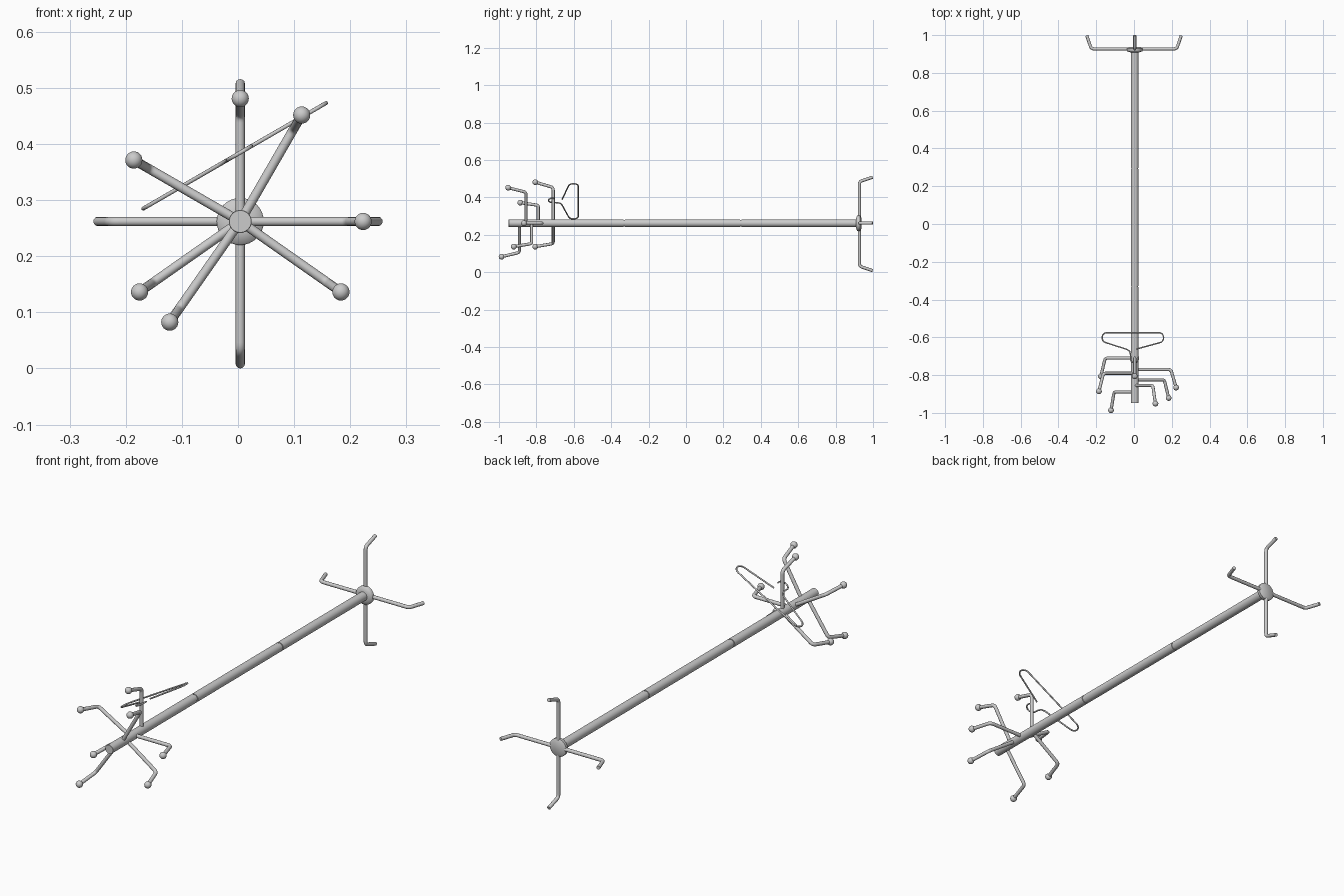
import bpy, math
from mathutils import Vector

if "Cube" in bpy.data.objects:
    bpy.data.objects.remove(bpy.data.objects["Cube"])

CX, CZ = 0.004, 0.262  # pole axis


def finish(ob, name):
    ob.name = name
    bpy.ops.object.select_all(action='DESELECT')
    ob.select_set(True)
    bpy.context.view_layer.objects.active = ob
    if ob.type == 'CURVE':
        bpy.ops.object.convert(target='MESH')
    bpy.ops.object.shade_smooth_by_angle(angle=math.radians(40))
    return bpy.context.view_layer.objects.active


def lathe(name, profile, n=32):
    """Revolve (radius, y) points around the pole axis."""
    verts, faces = [], []
    for r, y in profile:
        for i in range(n):
            a = 2 * math.pi * i / n
            verts.append((CX + r * math.cos(a), y, CZ + r * math.sin(a)))
    for k in range(len(profile) - 1):
        for i in range(n):
            j = (i + 1) % n
            faces.append((k*n + i, k*n + j, k*n + n + j, k*n + n + i))
    faces.append(tuple(reversed(range(n))))
    faces.append(tuple(range(len(verts) - n, len(verts))))
    me = bpy.data.meshes.new(name)
    me.from_pydata(verts, [], faces)
    ob = bpy.data.objects.new(name, me)
    bpy.context.collection.objects.link(ob)
    return finish(ob, name)


def rounded(points, radius, steps=6):
    """Soften the inner corners of a path."""
    p = [Vector(q) for q in points]
    out = [p[0]]
    for a, b, c in zip(p, p[1:], p[2:]):
        s = b + (a - b).normalized() * min(radius, (a - b).length * 0.49)
        e = b + (c - b).normalized() * min(radius, (c - b).length * 0.49)
        for i in range(steps + 1):
            t = i / steps
            out.append(s * (1-t)**2 + b * 2*t*(1-t) + e * t*t)
    return out + [p[-1]]


def tube(name, pts, radius, res=4):
    cu = bpy.data.curves.new(name, 'CURVE')
    cu.dimensions = '3D'
    cu.bevel_depth = radius
    cu.bevel_resolution = res
    cu.use_fill_caps = True
    sp = cu.splines.new('POLY')
    sp.points.add(len(pts) - 1)
    for q, v in zip(sp.points, pts):
        q.co = (*v, 1)
    ob = bpy.data.objects.new(name, cu)
    bpy.context.collection.objects.link(ob)
    return finish(ob, name)


def radial(deg, r, y):
    a = math.radians(deg)
    return (CX + r * math.cos(a), y, CZ + r * math.sin(a))


# pole in three sections with narrow grooves at the joints
g, R = 0.003, 0.0205
lathe("pole", [(R - 0.001, -0.948), (R, -0.947), (R, -0.33 - g), (R - 0.003, -0.33 - g),
               (R - 0.003, -0.33 + g), (R, -0.33 + g), (R, 0.293 - g), (R - 0.003, 0.293 - g),
               (R - 0.003, 0.293 + g), (R, 0.293 + g), (R, 0.92)])

# base hub
lathe("base_hub", [(0.022, 0.908), (0.040, 0.914), (0.042, 0.917), (0.042, 0.930), (0.030, 0.937)])

# four bent legs
for deg, tip in ((0, 0.246), (90, 0.246), (180, 0.254), (270, 0.254)):
    pts = [radial(deg, r, y) for r, y in ((0.01, 0.927), (tip - 0.024, 0.927), (tip, 0.998))]
    tube("leg", rounded(pts, 0.015), 0.0083)

# coat hooks with ball tips
hooks = ((90, -0.71), (215, -0.71), (0, -0.77), (150, -0.79),
         (-35, -0.825), (60, -0.855), (235, -0.89))
for deg, y in hooks:
    pts = [radial(deg, r, yy) for r, yy in ((0.005, y), (0.191, y), (0.219, y - 0.096))]
    tube("hook_arm", rounded(pts, 0.015), 0.0083)
    bpy.ops.mesh.primitive_uv_sphere_add(segments=24, ring_count=12, radius=0.0153,
                                         location=pts[-1])
    finish(bpy.context.object, "hook_ball")


# wire clothes hanger in a tilted plane, hung round the upper hook
def hang(u, y):
    a = math.radians(30)
    return (-0.006 + u * math.cos(a), y, 0.379 + u * math.sin(a))


def arc(cu, cy, r, a0, a1, n=12):
    angles = [math.radians(a0 + (a1 - a0) * i / n) for i in range(n + 1)]
    return [hang(cu + r * math.cos(a), cy + r * math.sin(a)) for a in angles]


path = [hang(0.022, -0.662)]
path += arc(0.162, -0.602, 0.026, -72, 90)
path += arc(-0.162, -0.602, 0.026, 90, 252)
path += [hang(-0.035, -0.664), hang(-0.020, -0.674), hang(-0.015, -0.690)]
path += arc(0.010, -0.711, 0.024, 165, 380)
tube("clothes_hanger", path, 0.0036, 3)
